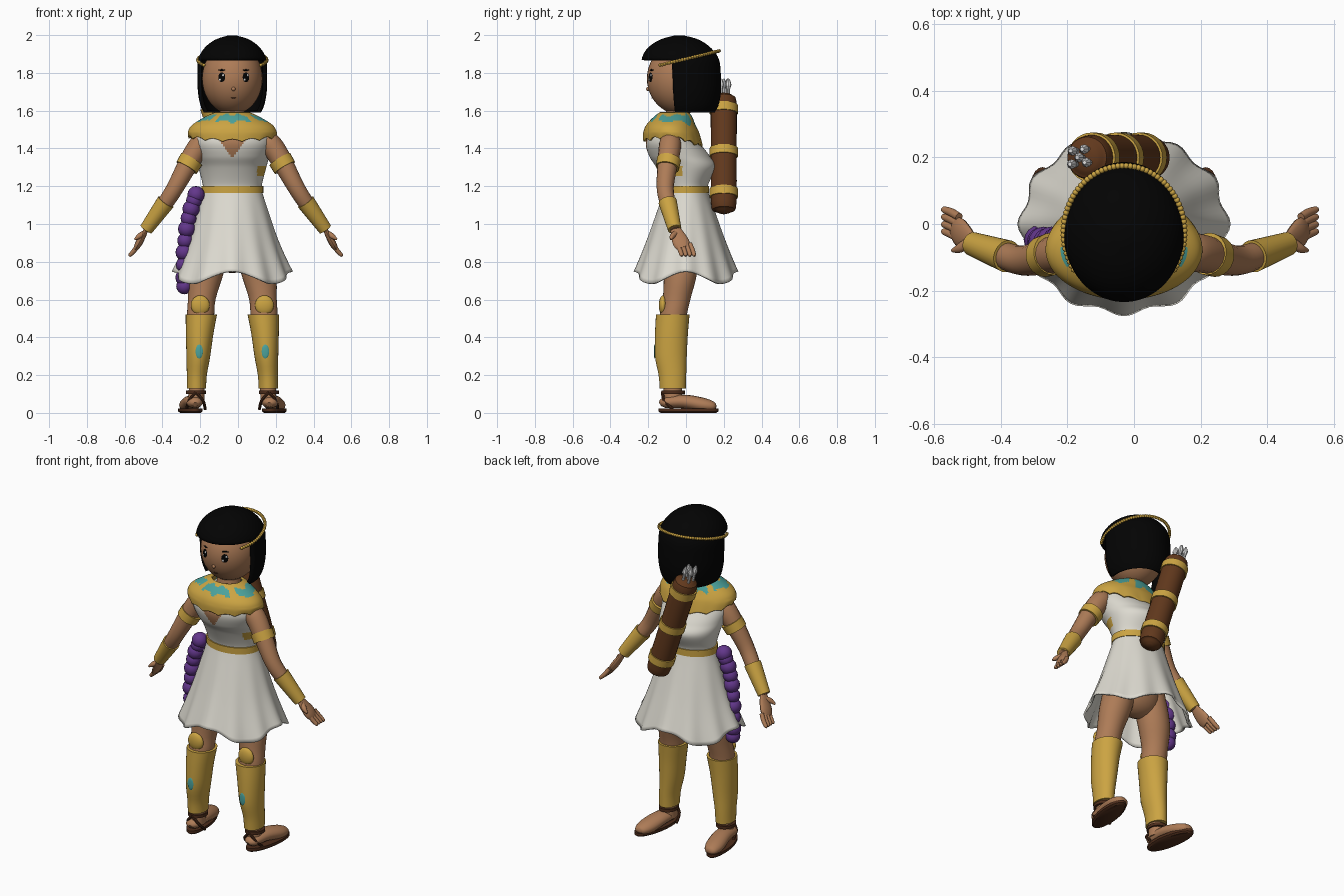
import bpy, bmesh, math
from mathutils import Vector, Matrix

cube = bpy.data.objects.get("Cube")
if cube:
    bpy.data.objects.remove(cube)
made = []


def material(name, *rgb):
    m = bpy.data.materials.new(name)
    m.use_nodes = True
    m.diffuse_color = (*rgb, 1)
    bsdf = m.node_tree.nodes["Principled BSDF"]
    bsdf.inputs["Base Color"].default_value = (*rgb, 1)
    bsdf.inputs["Roughness"].default_value = 0.7
    return m


SKIN = material("skin", .42, .20, .095)
WHITE = material("linen white", .72, .70, .63)
GOLD = material("gold", .60, .37, .055)
TEAL = material("teal", .07, .36, .33)
BLACK = material("hair black", .001, .001, .001)
BROWN = material("leather brown", .12, .04, .012)
DARK = material("sandal brown", .075, .026, .011)
PURPLE = material("sash purple", .125, .038, .26)
GREY = material("arrow grey", .75, .75, .75)


def finish(name, bm, mats, rule=None, thick=0):
    """Turn a bmesh into an object; rule picks the material of each face."""
    bmesh.ops.recalc_face_normals(bm, faces=bm.faces)
    if rule:
        for f in bm.faces:
            f.material_index = rule(f.calc_center_median())
    me = bpy.data.meshes.new(name)
    bm.to_mesh(me)
    bm.free()
    for m in mats:
        me.materials.append(m)
    ob = bpy.data.objects.new(name, me)
    bpy.context.collection.objects.link(ob)
    if thick:
        mod = ob.modifiers.new("thickness", 'SOLIDIFY')
        mod.thickness = thick
        mod.offset = -1
    made.append(ob)
    return ob


def spline(keys, n):
    """Smooth in-between keys."""
    out = []
    for i in range(len(keys) - 1):
        a, b, c, d = (keys[max(0, min(len(keys) - 1, i + k))] for k in (-1, 0, 1, 2))
        for j in range(n):
            t = j / n
            out.append([q + t * ((r - p) + t * ((2*p - 5*q + 4*r - s) + t * (3*q - p - 3*r + s))) / 2
                        for p, q, r, s in zip(a, b, c, d)])
    return out + [list(keys[-1])]


def skin_loops(loops, caps=True):
    bm = bmesh.new()
    rows = [[bm.verts.new(p) for p in loop] for loop in loops]
    for a, b in zip(rows, rows[1:]):
        for i in range(len(a)):
            j = (i + 1) % len(a)
            bm.faces.new((a[i], a[j], b[j], b[i]))
    if caps:
        bm.faces.new(rows[0][::-1])
        bm.faces.new(rows[-1])
    return bm


def rings(keys, n=4, seg=32, caps=True, shape=None):
    """Loft of level ellipses, each (x, y, z, rx, ry)."""
    loops = []
    steps = spline(keys, n)
    for k, (x, y, z, rx, ry) in enumerate(steps):
        loop = []
        for i in range(seg):
            a = math.tau * i / seg
            p = Vector((x + rx * math.cos(a), y + ry * math.sin(a), z))
            loop.append(shape(p, a, k / (len(steps) - 1)) if shape else p)
        loops.append(loop)
    return skin_loops(loops, caps)


def tube(keys, n=4, seg=16, ref=(0, 1, 0), flat=1):
    """Loft along a path of (x, y, z, radius), squashed across ref by flat."""
    steps = spline(keys, n)
    pts = [Vector(s[:3]) for s in steps]
    loops = []
    for i, p in enumerate(pts):
        d = (pts[min(i + 1, len(pts) - 1)] - pts[max(i - 1, 0)]).normalized()
        u = Vector(ref)
        u = (u - d * u.dot(d)).normalized()
        v = d.cross(u) * flat
        loops.append([p + steps[i][3] * (u * math.cos(math.tau * k / seg) + v * math.sin(math.tau * k / seg))
                      for k in range(seg)])
    return skin_loops(loops)


def balls(name, items, mat, scale=(1, 1, 1), turn=None, seg=12):
    bm = bmesh.new()
    for pos, r in items:
        m = Matrix.Translation(pos) @ (turn or Matrix()) @ Matrix.Diagonal((*scale, 1))
        bmesh.ops.create_uvsphere(bm, u_segments=seg, v_segments=max(6, seg // 2), radius=r, matrix=m)
    return finish(name, bm, [mat])


def patch(name, pos, normal, sx, sz, mat):
    """Thin oval plate facing along normal."""
    turn = Vector(normal).to_track_quat('-Y', 'Z').to_matrix().to_4x4()
    return balls(name, [(pos, 1)], mat, (sx, .004, sz), turn)


C = -.03      # body centre line

# Head, face and neck
head_c, head_r = Vector((C, -.03, 1.77)), Vector((.16, .177, .19))
balls("head", [(head_c, 1)], SKIN, head_r, seg=40)
balls("nose", [((C + .006, -.2, 1.715), .011)], SKIN)
finish("neck", rings([(C, -.05, 1.5, .075, .07), (C, -.04, 1.64, .06, .06)]), [SKIN])


def face_plate(name, dx, z, sx, sz, mat, lift=0):
    dz = z - head_c.z
    dy = -head_r.y * math.sqrt(1 - (dx / head_r.x) ** 2 - (dz / head_r.z) ** 2)
    nrm = Vector((dx / head_r.x ** 2, dy / head_r.y ** 2, dz / head_r.z ** 2)).normalized()
    patch(name, head_c + Vector((dx, dy, dz)) + nrm * lift, nrm, sx, sz, mat)


for s, side in ((1, "left"), (-1, "right")):
    face_plate(side + "_eye", .008 + s * .064, 1.777, .02, .026, BLACK)
    for dx, z in ((.008, 1.787), (-.008, 1.764)):
        face_plate(side + "_eye_glint", .008 + s * .064 + dx, z, .006, .007, GREY, .003)
    face_plate(side + "_brow", .008 + s * .064, 1.815, .02, .0045, BLACK)
face_plate("mouth", .006, 1.668, .013, .0025, DARK)

# Bobbed hair with a face opening cut under the fringe
bm = rings([(C, y, z, .184 * f, .209 * f) for y, z, f in
            ((-.02, 1.59, .82), (-.02, 1.63, .92), (-.022, 1.7, .99), (-.024, 1.78, 1), (-.03, 1.87, .98),
             (-.035, 1.93, .81), (-.035, 1.975, .5), (-.035, 1.998, .12))], seg=56, n=5)
bmesh.ops.delete(bm, context='FACES', geom=[
    f for f in bm.faces if len(f.verts) > 4 and f.calc_center_median().z < 1.7
    or f.calc_center_median().y < -.065 and f.calc_center_median().z < 1.868])
finish("hair", bm, [BLACK], thick=.02)

# Beaded circlet, rising toward the back
beads = []
for i in range(64):
    a = math.radians(-34 + 248 * i / 63)
    y = -.025 + .2 * math.sin(a)
    beads.append(((C + .182 * math.cos(a), y, 1.874 + y * .24), .0095))
balls("circlet", beads, GOLD, seg=8)


# Dress bodice with a neckline notch and a side clasp
def bodice_rule(c):
    if c.y < -.1 and 1.35 < c.z < 1.47 and abs(c.x - C) < (c.z - 1.345) * .68:
        return 1
    if c.x > .1 and -.11 < c.y < -.02 and 1.25 < c.z < 1.31:
        return 2
    return 0


finish("bodice", rings([(C, 0, 1.16, .155, .115), (C, 0, 1.21, .157, .118), (C, 0, 1.3, .18, .158),
                        (C, -.035, 1.36, .195, .16), (C, -.07, 1.43, .205, .143), (C, -.075, 1.49, .18, .115),
                        (C, -.06, 1.56, .08, .07)], n=10, seg=128),
       [WHITE, SKIN, GOLD], bodice_rule)
finish("belt", rings([(C, 0, 1.163, .164, .123), (C, 0, 1.202, .164, .123)], n=1, seg=40), [GOLD])


# Broad collar, sloping down behind, with a scalloped rim and inlaid band
def scallop(p, a, t):
    if t > .7:
        k = (t - .7) / .3
        p.z += k * (.014 * abs(math.sin(a * 7)) - .03 * max(0, math.sin(a)) + .018 * math.cos(a) ** 2)
    return p


def collar_rule(c):
    a = math.atan2(c.y + .07, c.x - C)
    r = math.hypot((c.x - C) / .23, (c.y + .07) / .155)
    return int(.56 < r + .05 * math.sin(a * 9) < .8 and math.sin(a * 4 + 1) + .5 * math.sin(a * 11) > -.9)


finish("collar", rings([(C, -.062, 1.592, .09, .075), (C, -.068, 1.57, .14, .1), (C, -.08, 1.525, .212, .13),
                        (C, -.078, 1.485, .235, .148), (C, -.07, 1.435, .232, .158)],
                       n=6, seg=112, caps=False, shape=scallop), [GOLD, TEAL], collar_rule, .012)


# Flared skirt with soft folds and a wavy hem
def folds(p, a, t):
    k = 1 + .035 * t * t * math.cos(a * 12)
    return Vector((C + (p.x - C) * k, p.y * k, p.z + t * t * .033 * math.cos(a * 4)))


finish("skirt", rings([(C, 0, 1.17, .158, .118), (C, 0, 1.1, .178, .14), (C, 0, .9, .24, .205),
                       (C, 0, .717, .31, .268)], n=6, seg=96, caps=False, shape=folds), [WHITE], thick=.01)
balls("hips", [((C, -.025, .87), 1)], SKIN, (.16, .11, .13), seg=24)

# Legs, greaves and sandals
for s, side in ((1, "left"), (-1, "right")):
    def level(*keys):
        return [(C + s * (x - C), y, z, rx, ry) for x, y, z, rx, ry in keys]

    def path(*keys):
        return [(C + s * (x - C), y, z, r) for x, y, z, r in keys]

    finish(side + "_leg", rings(level((.06, -.03, .93, .09, .1), (.108, -.03, .74, .092, .088),
                                      (.132, -.05, .6, .073, .073), (.14, -.07, .48, .07, .07),
                                      (.155, -.07, .2, .044, .05), (.162, -.07, .05, .043, .048))), [SKIN])
    finish(side + "_greave", rings(level((.134, -.07, .52, .083, .089), (.143, -.077, .42, .073, .087),
                                         (.15, -.08, .3, .063, .084), (.158, -.072, .2, .053, .073),
                                         (.16, -.07, .13, .051, .069))), [GOLD])
    kx = C + s * (.14 - C)
    balls(side + "_kneecap", [((kx, -.122, .57), 1)], GOLD, (.05, .022, .052), seg=24)
    patch(side + "_greave_gem", (kx + s * .005, -.166, .325), (0, -1, 0), .02, .038, TEAL)
    finish(side + "_foot", tube(path((.165, -.135, .045, .018), (.168, -.11, .055, .042), (.178, -.01, .06, .052),
                                     (.198, .09, .042, .054), (.21, .145, .034, .036), (.212, .16, .032, .012)),
                                ref=(1, 0, 0), flat=.7), [SKIN])
    finish(side + "_sole", rings(level((.192, .013, 0, .05, .148), (.192, .013, .008, .06, .158),
                                       (.192, .013, .024, .06, .158)), n=1,
                                 shape=lambda p, a, t: p + Vector((s * .15 * (p.y - .013), 0, 0))), [DARK])
    finish(side + "_ankle_strap", rings(level((.163, -.068, .1, .053, .062), (.163, -.068, .118, .053, .062)),
                                        n=1), [DARK])
    for x in (.125, .2):
        finish(side + "_heel_strap", tube(path((.163, -.125, .11, .008), (x, -.115, .065, .008),
                                               (x + (x - .163) * .3, -.07, .02, .008)), seg=8, ref=(1, 0, 0)), [DARK])

# Arms, bands, bracers and hands
for s, side in ((1, "left"), (-1, "right")):
    mid = -.012

    def path(*keys):
        return [(mid + s * (x - mid), y, z, r) for x, y, z, r in keys]

    finish(side + "_arm", tube(path((.12, -.08, 1.46, .035), (.16, -.083, 1.435, .056), (.2, -.088, 1.385, .058),
                                    (.25, -.1, 1.3, .052), (.31, -.11, 1.19, .045), (.365, -.095, 1.105, .041),
                                    (.465, -.058, .97, .024))), [SKIN])
    finish(side + "_armband", tube(path((.222, -.09, 1.342, .064), (.248, -.098, 1.298, .062)), n=1, seg=24), [GOLD])
    finish(side + "_bracer", tube(path((.358, -.097, 1.117, .049), (.462, -.06, .972, .036)), n=1, seg=24), [GOLD])
    finish(side + "_palm", tube(path((.455, -.06, .985, .022), (.475, -.045, .945, .036), (.5, -.025, .9, .044),
                                     (.515, -.012, .873, .034)), flat=.42), [SKIN])
    for k in range(4):
        y = -.045 + k * .022
        finish(side + "_finger", tube(path((.502, y, .895, .012), (.525, y + .014, .86, .0125),
                                           (.547, y + .022, .836, .01), (.553, y + .024, .83, .004))), [SKIN])
    finish(side + "_thumb", tube(path((.475, -.055, .95, .015), (.5, -.073, .935, .014),
                                      (.523, -.08, .918, .005))), [SKIN])

# Quiver slung across the back, with bands and arrows
top, low = Vector((-.135, .2, 1.65)), Vector((.038, .2, 1.11))


def along(t, r):
    return (*top.lerp(low, t), r)


finish("quiver", tube([along(-.07, .025), along(-.045, .052), along(.03, .068), along(.5, .068), along(1, .067),
                       along(1.07, .048), along(1.1, .015)], seg=28), [BROWN])
for t in (.08, .5, .9):
    finish("quiver_band", tube([along(t - .04, .075), along(t + .04, .075)], n=1, seg=28), [GOLD])
for dx, dy in ((-.022, -.02), (.022, -.015), (-.02, .02), (.015, .025), (0, 0)):
    x, y = top.x + dx - .012, top.y + dy
    finish("arrow", tube([(x, y, 1.66, .008), (x - .014, y, 1.715, .009), (x - .018, y, 1.738, .015),
                          (x - .024, y, 1.768, .006)], seg=8), [GREY])

# Braided hanging sash
braid = spline([(-.222, -.05, 1.155), (-.262, -.055, 1.03), (-.285, -.05, .85), (-.285, -.045, .67)], 3)
balls("sash", [(p, .042 if i % 2 else .046) for i, p in enumerate(braid)], PURPLE, seg=16)

# Smooth shading with sharp edges kept
bpy.ops.object.select_all(action='DESELECT')
for ob in made:
    ob.select_set(True)
bpy.context.view_layer.objects.active = made[0]
bpy.ops.object.shade_smooth_by_angle(angle=math.radians(40))
